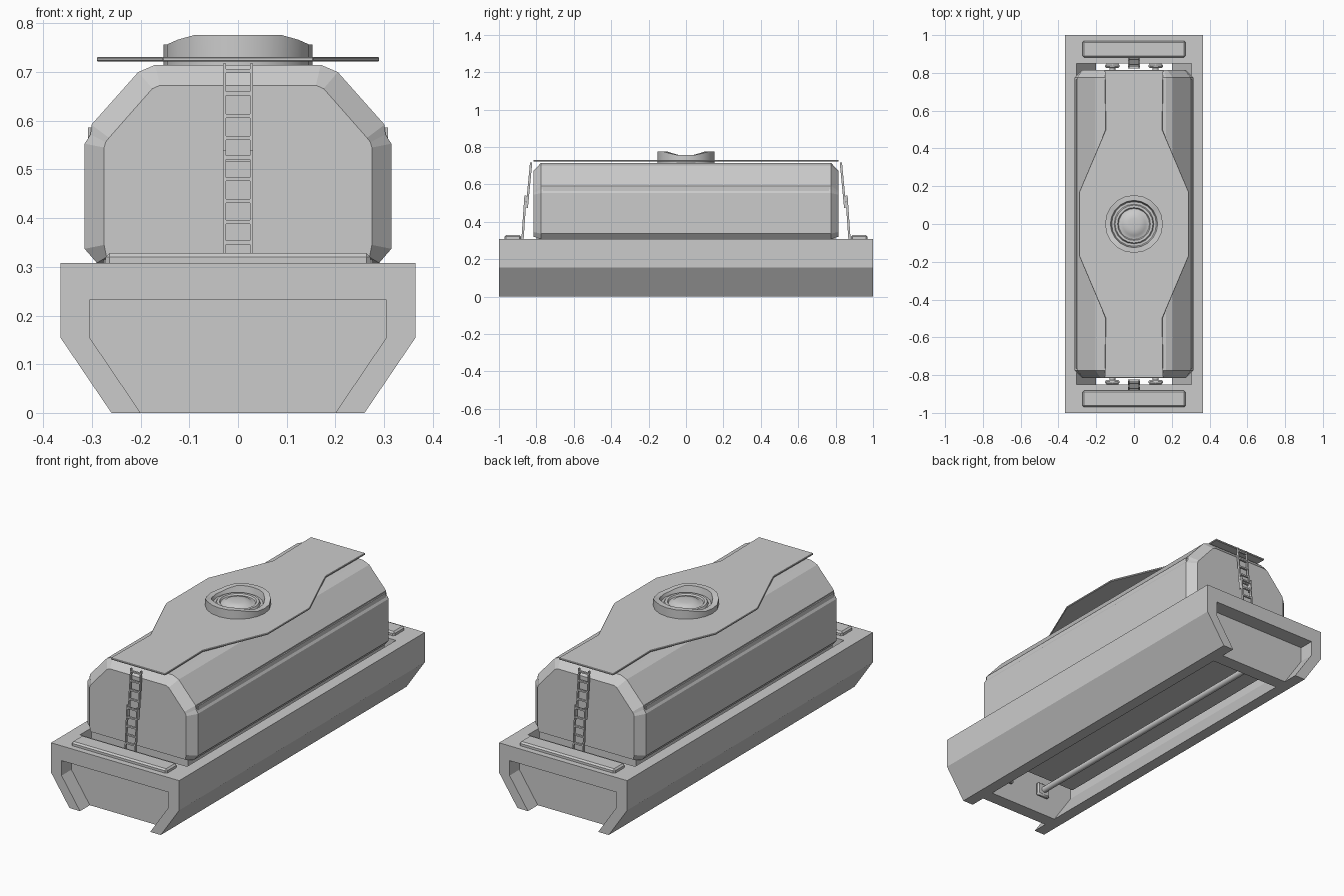
import bpy, bmesh, math
from mathutils import Vector

cube = bpy.data.objects.get("Cube")
if cube:
    bpy.data.objects.remove(cube, do_unlink=True)

GREY = (0.6, 0.6, 0.6, 1)
mat = bpy.data.materials.new("light_grey")
mat.use_nodes = True
mat.diffuse_color = GREY
mat.node_tree.nodes["Principled BSDF"].inputs["Base Color"].default_value = GREY


def finish(name, bm):
    bmesh.ops.recalc_face_normals(bm, faces=bm.faces)
    mesh = bpy.data.meshes.new(name)
    bm.to_mesh(mesh)
    bm.free()
    mesh.materials.append(mat)
    obj = bpy.data.objects.new(name, mesh)
    bpy.context.collection.objects.link(obj)
    return obj


def loft(name, rings):
    """Skin between matching closed rings of points and cap both ends."""
    bm = bmesh.new()
    loops = [[bm.verts.new(p) for p in ring] for ring in rings]
    n = len(loops[0])
    for a, b in zip(loops, loops[1:]):
        for i in range(n):
            j = (i + 1) % n
            bm.faces.new((a[i], a[j], b[j], b[i]))
    bm.faces.new(loops[0])
    bm.faces.new(loops[-1])
    return finish(name, bm)


def prism(name, profile, y0, y1):
    return loft(name, [[(x, y, z) for x, z in profile] for y in (y0, y1)])


def mirrored(half):
    return half + [(-x, z) for x, z in reversed(half)]


def box(name, x0, x1, y0, y1, z0, z1, bevel=0):
    obj = prism(name, [(x0, z0), (x1, z0), (x1, z1), (x0, z1)], y0, y1)
    if bevel:
        mod = obj.modifiers.new("bevel", "BEVEL")
        mod.width = bevel
        mod.segments = 1
    return obj


def add_bar(bm, a, b, width, depth):
    """Rectangular bar from a to b, width measured across x."""
    a, b = Vector(a), Vector(b)
    d = (b - a).normalized()
    side = Vector((1, 0, 0)) if abs(d.x) < 0.9 else Vector((0, 0, 1))
    up = d.cross(side)
    corners = [side * (width * s / 2) + up * (depth * t / 2)
               for s, t in ((-1, -1), (1, -1), (1, 1), (-1, 1))]
    lo = [bm.verts.new(a + c) for c in corners]
    hi = [bm.verts.new(b + c) for c in corners]
    for i in range(4):
        j = (i + 1) % 4
        bm.faces.new((lo[i], lo[j], hi[j], hi[i]))
    bm.faces.new(lo)
    bm.faces.new(hi)


def ladder(name, low, high, rung_heights, s):
    """Ladder between two (y, z) points; s picks the end of the model."""
    bm = bmesh.new()
    for x in (-0.028, 0.028):
        add_bar(bm, (x, s * low[0], low[1]), (x, s * high[0], high[1]), 0.006, 0.012)
    for z in rung_heights:
        t = (z - low[1]) / (high[1] - low[1])
        y = s * (low[0] + t * (high[0] - low[0]))
        add_bar(bm, (-0.028, y, z), (0.028, y, z), 0.008, 0.01)
    return finish(name, bm)


# Hull: side walls, end decks and recessed end walls
DECK = 0.308
for side, s in (("left", 1), ("right", -1)):
    wall = [(0.2, 0), (0.26, 0), (0.365, 0.155), (0.365, DECK), (0.305, DECK), (0.305, 0.155)]
    prism(side + "_hull_wall", [(s * x, z) for x, z in wall], -1, 1)

# Tank body with chamfered ends
full = mirrored([(0.29, DECK), (0.315, 0.337), (0.315, 0.553), (0.303, 0.572),
                 (0.301, 0.592), (0.205, 0.7), (0.17, 0.715)])
small = mirrored([(0.27, 0.32), (0.275, 0.345), (0.275, 0.545), (0.272, 0.556),
                  (0.265, 0.565), (0.176, 0.666), (0.16, 0.673)])
loft("tank_body", [[(x, y, z) for x, z in ring] for ring, y in
                   ((small, -0.815), (full, -0.775), (full, 0.775), (small, 0.815))])
box("tank_underside", -0.275, 0.275, -0.8, 0.8, 0.17, 0.33)

# Ridges along the tank shoulders
for side, s in (("left", 1), ("right", -1)):
    bm = bmesh.new()
    add_bar(bm, (s * 0.299, -0.765, 0.573), (s * 0.299, 0.765, 0.573), 0.018, 0.026)
    finish(side + "_shoulder_ridge", bm)

# Walkway plate on the roof
quarter = [(0.155, 0.815), (0.15, 0.5), (0.29, 0.17)]
outline = quarter + [(x, -y) for x, y in reversed(quarter)]
outline = mirrored(outline)
walkway = loft("roof_walkway", [[(x, y, z) for x, y in outline] for z in (0.722, 0.731)])
edge = walkway.modifiers.new("bevel", "BEVEL")
edge.width = 0.002

# Roof hatch: a turned collar, low at the sides, around a domed lid
SIDES = 20
collar = [(0.153, 0.715), (0.153, 0.776), (0.125, 0.776), (0.118, 0.742), (0.105, 0.742),
          (0.1, 0.752), (0.087, 0.752), (0.082, 0.744), (0.068, 0.746), (0.06, 0.753), (0.03, 0.758)]
rings = []
for r, z in collar:
    ring = []
    for i in range(SIDES):
        a = math.tau * i / SIDES
        drop = min(max((abs(math.cos(a)) - 0.72) / 0.18, 0), 1) * 0.019
        ring.append((r * math.cos(a), r * math.sin(a), z - drop if z > 0.77 else z))
    rings.append(ring)
hatch = loft("roof_hatch", rings)

# Fittings repeated at both ends
for end, s in (("front", -1), ("back", 1)):
    box(end + "_deck", -0.305, 0.305, s * 0.85, s, 0.232, DECK)
    prism(end + "_wall", mirrored([(0.2, 0), (0.305, 0.155), (0.305, 0.232)]), s * 0.85, s * 0.92)
    box(end + "_deck_pad", -0.272, 0.272, s * 0.882, s * 0.97, DECK - 0.01, 0.328, 0.008)
    ladder(end + "_lower_ladder", (0.874, DECK), (0.858, 0.54), (0.35, 0.392, 0.435, 0.48, 0.525), s)
    ladder(end + "_upper_ladder", (0.851, 0.475), (0.828, 0.717), (0.52, 0.565, 0.61, 0.656, 0.702), s)
    for side, m in (("left", 1), ("right", -1)):
        x = m * 0.115
        box(f"{end}_{side}_pipe_bracket", x - 0.038, x + 0.038, s * 0.825, s * 0.85, 0.09, 0.16, 0.008)

# Pipes running under the tank between the brackets
for side, m in (("left", 1), ("right", -1)):
    circle = [(m * 0.115 + 0.016 * math.cos(math.tau * i / 12),
               0.125 + 0.016 * math.sin(math.tau * i / 12)) for i in range(12)]
    prism(side + "_pipe", circle, -0.84, 0.84)

# Smooth the rounded parts, keeping their edges sharp
bpy.ops.object.select_all(action="DESELECT")
for obj in bpy.context.collection.objects:
    if "pipe" in obj.name or "hatch" in obj.name:
        obj.select_set(True)
        bpy.context.view_layer.objects.active = obj
bpy.ops.object.shade_smooth_by_angle(angle=math.radians(35))
